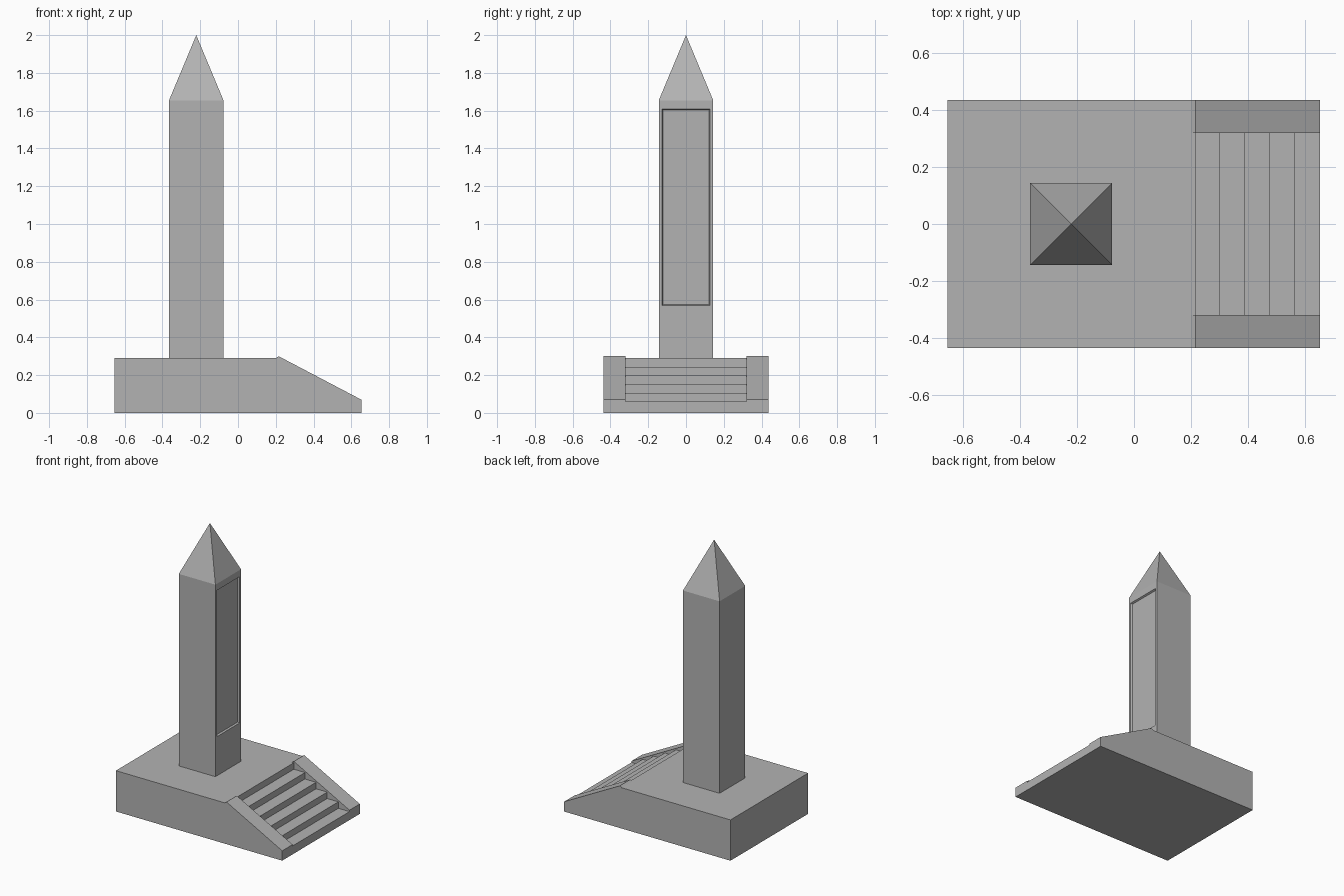
import bpy, bmesh
from mathutils import Vector

if "Cube" in bpy.data.objects:
    bpy.data.objects.remove(bpy.data.objects["Cube"])

stone = bpy.data.materials.new("grey_stone")
stone.use_nodes = True
grey = (0.45, 0.45, 0.45, 1)
stone.diffuse_color = grey
stone.node_tree.nodes["Principled BSDF"].inputs["Base Color"].default_value = grey


def finish(name, bm):
    bmesh.ops.recalc_face_normals(bm, faces=bm.faces)
    mesh = bpy.data.meshes.new(name)
    bm.to_mesh(mesh)
    bm.free()
    mesh.materials.append(stone)
    obj = bpy.data.objects.new(name, mesh)
    bpy.context.collection.objects.link(obj)
    return obj


def extrude_profile(name, profile, y0, y1):
    """Extrude an (x, z) outline from y0 to y1."""
    bm = bmesh.new()
    face = bm.faces.new([bm.verts.new((x, y0, z)) for x, z in profile])
    ext = bmesh.ops.extrude_face_region(bm, geom=[face])
    verts = [v for v in ext["geom"] if isinstance(v, bmesh.types.BMVert)]
    bmesh.ops.translate(bm, verts=verts, vec=(0, y1 - y0, 0))
    return finish(name, bm)


HALF_Y, STAIR_Y = 0.436, 0.32
BACK, EDGE, FRONT = -0.655, 0.215, 0.653
TOP, FOOT = 0.29, 0.06
STEPS = 5

# Base and staircase share one stepped outline
outline = [(FRONT, 0), (BACK, 0), (BACK, TOP)]
run, rise = (FRONT - EDGE) / STEPS, (TOP - FOOT) / STEPS
for i in range(STEPS):
    x = EDGE + i * run
    outline += [(x, TOP - i * rise), (x, TOP - (i + 1) * rise)]
outline.append((FRONT, FOOT))
extrude_profile("base_steps", outline, -STAIR_Y, STAIR_Y)

# Solid base flanks with sloping stair walls
flank = [(FRONT, 0), (BACK, 0), (BACK, TOP), (0.2, TOP), (EDGE, 0.3), (FRONT, 0.07)]
for side, name in ((-1, "right_stair_wall"), (1, "left_stair_wall")):
    extrude_profile(name, flank, side * STAIR_Y, side * HALF_Y)

# Obelisk shaft with pointed cap
CX, R, SHOULDER = -0.221, 0.144, 1.655
bm = bmesh.new()
corners = [(-R, -R), (R, -R), (R, R), (-R, R)]
low = [bm.verts.new((CX + x, y, TOP)) for x, y in corners]
high = [bm.verts.new((CX + x, y, SHOULDER)) for x, y in corners]
apex = bm.verts.new((CX, 0, 2))
bm.faces.new(low[::-1])
for i in range(4):
    j = (i + 1) % 4
    bm.faces.new((low[i], low[j], high[j], high[i]))
    bm.faces.new((high[i], high[j], apex))
bm.normal_update()

# Recessed panel on the stair side
panel = next(f for f in bm.faces if f.normal.x > 0.99)
bmesh.ops.inset_individual(bm, faces=[panel], thickness=0.024)
middle = panel.calc_center_median().z
for v in panel.verts:
    v.co.z = 1.608 if v.co.z > middle else 0.568
bmesh.ops.inset_individual(bm, faces=[panel], thickness=0.008)
bmesh.ops.translate(bm, verts=panel.verts, vec=Vector((-0.012, 0, 0)))
finish("obelisk", bm)
